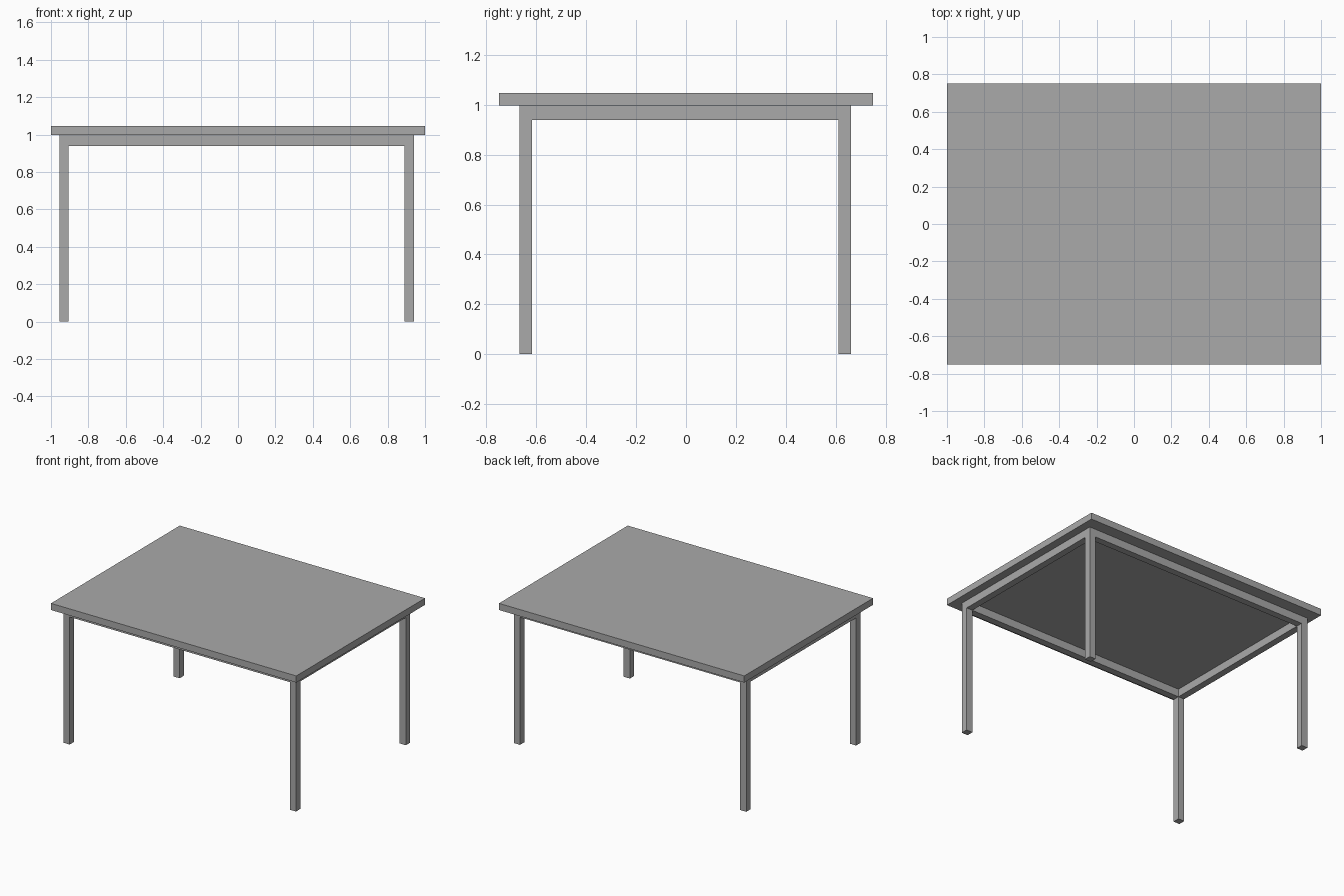
import bpy
import bmesh
from mathutils import Matrix, Vector

if "Cube" in bpy.data.objects:
    bpy.data.objects.remove(bpy.data.objects["Cube"], do_unlink=True)

GREY = (0.4, 0.4, 0.4, 1)
grey = bpy.data.materials.new("plain grey")
grey.use_nodes = True
grey.diffuse_color = GREY
grey.node_tree.nodes["Principled BSDF"].inputs["Base Color"].default_value = GREY


def box(name, low, high):
    """Box object between two opposite corners."""
    low, high = Vector(low), Vector(high)
    bm = bmesh.new()
    place = Matrix.Translation((low + high) / 2) @ Matrix.Diagonal((high - low).to_4d())
    bmesh.ops.create_cube(bm, size=1, matrix=place)
    mesh = bpy.data.meshes.new(name)
    bm.to_mesh(mesh)
    bm.free()
    mesh.materials.append(grey)
    obj = bpy.data.objects.new(name, mesh)
    bpy.context.collection.objects.link(obj)


# Outer bounds of the frame, leg thickness and heights
LEFT, RIGHT = -0.955, 0.94
FRONT, BACK = -0.667, 0.662
LEG = 0.05
RAIL_Z, TOP_Z, HEIGHT = 0.94, 0.998, 1.047

# Table top
box("table_top", (-1, -0.75, TOP_Z), (1, 0.75, HEIGHT))

columns = {"right": LEFT, "left": RIGHT - LEG}
rows = {"front": FRONT, "back": BACK - LEG}

# Legs at the four corners
for side, x in columns.items():
    for end, y in rows.items():
        box(f"{end}_{side}_leg", (x, y, 0), (x + LEG, y + LEG, TOP_Z))

# Rails between the legs, flush with them
for end, y in rows.items():
    box(f"{end}_rail", (LEFT + LEG, y, RAIL_Z), (RIGHT - LEG, y + LEG, TOP_Z))
for side, x in columns.items():
    box(f"{side}_rail", (x, FRONT + LEG, RAIL_Z), (x + LEG, BACK - LEG, TOP_Z))
